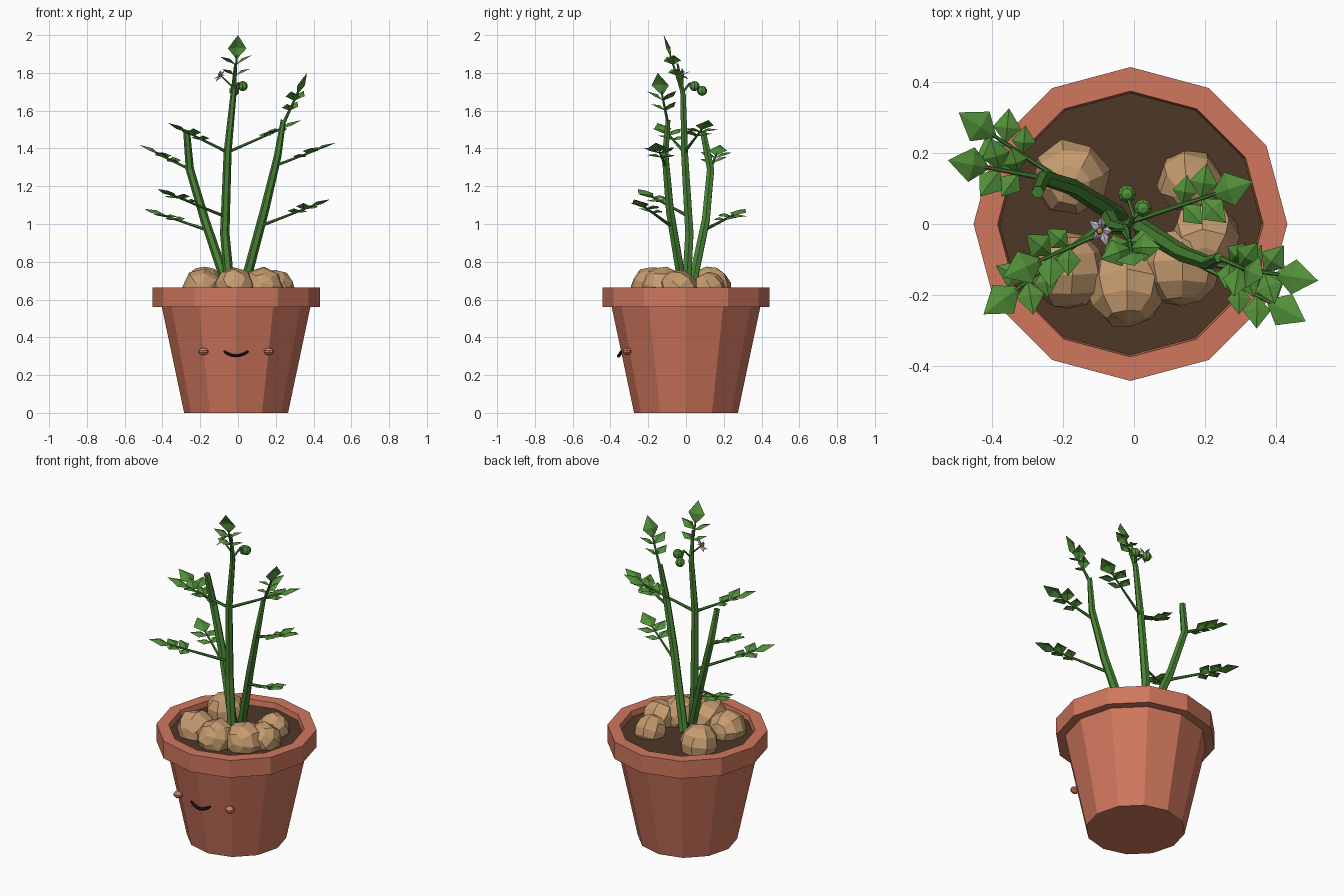
import bpy, bmesh, math, random
from mathutils import Vector, Matrix

random.seed(4)
if "Cube" in bpy.data.objects:
    bpy.data.objects.remove(bpy.data.objects["Cube"], do_unlink=True)


def material(name, r, g, b):
    m = bpy.data.materials.new(name)
    m.use_nodes = True
    m.diffuse_color = (r, g, b, 1)
    m.node_tree.nodes["Principled BSDF"].inputs["Base Color"].default_value = (r, g, b, 1)
    return m


TERRACOTTA = material("terracotta", 0.63, 0.185, 0.11)
BLUSH = material("blush", 0.7, 0.2, 0.13)
SOIL = material("soil brown", 0.075, 0.038, 0.019)
SKIN = material("potato tan", 0.56, 0.33, 0.16)
STEM = material("stem green", 0.065, 0.23, 0.034)
LEAF = material("leaf green", 0.085, 0.28, 0.042)
BLACK = material("smile black", 0.01, 0.01, 0.01)
PETAL = material("petal lilac", 0.5, 0.45, 0.55)
POLLEN = material("pollen orange", 0.7, 0.3, 0.04)


def add(name, bm, mat):
    mesh = bpy.data.meshes.new(name)
    bm.to_mesh(mesh)
    bm.free()
    mesh.materials.append(mat)
    ob = bpy.data.objects.new(name, mesh)
    bpy.context.collection.objects.link(ob)
    return ob


def lathe(name, profile, mat, sides=12):
    # Spin a radius/height profile around the pot axis
    bm = bmesh.new()
    verts = [bm.verts.new((r, 0, z)) for r, z in profile]
    edges = [bm.edges.new(pair) for pair in zip(verts, verts[1:])]
    bmesh.ops.spin(bm, geom=verts + edges, axis=(0, 0, 1), cent=(0, 0, 0),
                   angle=math.tau, steps=sides, use_merge=True)
    bmesh.ops.remove_doubles(bm, verts=bm.verts, dist=1e-4)
    bmesh.ops.recalc_face_normals(bm, faces=bm.faces)
    ob = add(name, bm, mat)
    ob.location.x = -0.01
    return ob


def tube(name, points, radii, mat):
    # Six-sided tapered tube through the points
    cu = bpy.data.curves.new(name, "CURVE")
    cu.dimensions = "3D"
    cu.bevel_depth = 1
    cu.bevel_resolution = 1
    cu.use_fill_caps = True
    sp = cu.splines.new("POLY")
    sp.points.add(len(points) - 1)
    for p, co, r in zip(sp.points, points, radii):
        p.co = (*co, 1)
        p.radius = r
    temp = bpy.data.objects.new(name, cu)
    bpy.context.collection.objects.link(temp)
    mesh = bpy.data.meshes.new_from_object(temp.evaluated_get(bpy.context.evaluated_depsgraph_get()))
    bpy.data.objects.remove(temp)
    mesh.materials.clear()
    mesh.materials.append(mat)
    for f in mesh.polygons:
        f.use_smooth = False
        f.material_index = 0
    ob = bpy.data.objects.new(name, mesh)
    bpy.context.collection.objects.link(ob)


def ball(name, center, size, mat, seg=8, rings=5, jitter=0.0, tilt=0.0):
    bm = bmesh.new()
    bmesh.ops.create_uvsphere(bm, u_segments=seg, v_segments=rings, radius=1)
    for v in bm.verts:
        v.co *= 1 + random.uniform(-jitter, jitter)
    turn = Matrix.Rotation(tilt, 4, "X") @ Matrix.Rotation(tilt * 5, 4, "Z")
    bm.transform(Matrix.Translation(center) @ Matrix.Diagonal((*size, 1)) @ turn)
    return add(name, bm, mat)


def kite(bm, base, direction, length, width, fold=0.014):
    # Diamond leaf of four facets around a raised middle
    d = direction.normalized()
    side = d.cross(Vector((0, 0, 1))).normalized()
    up = side.cross(d)
    mid = base + d * length * 0.45
    ring = [base, mid + side * width / 2, base + d * length, mid - side * width / 2]
    verts = [bm.verts.new(p) for p in ring]
    top = bm.verts.new(mid + up * fold)
    for i in range(4):
        bm.faces.new((verts[i], verts[(i + 1) % 4], top))


def branch(name, start, tip):
    # Petiole, one end leaf and two pairs of leaflets
    a, b = Vector(start), Vector(tip)
    d = (b - a).normalized()
    side = d.cross(Vector((0, 0, 1))).normalized()
    end = b - d * 0.135
    tube(name + "_stalk", [a, end + d * 0.02], [0.009, 0.005], STEM)
    bm = bmesh.new()
    kite(bm, end, d, 0.135, 0.1)
    for back, size in ((0.03, 0.1), (0.09, 0.085)):
        for s in (-1, 1):
            out = d * 0.55 + side * s + Vector((0, 0, random.uniform(-0.1, 0.25)))
            kite(bm, end - d * back, out, size, size * 0.8)
    add(name + "_leaves", bm, LEAF)


# Pot and soil
lathe("pot", [(0, 0), (0.275, 0), (0.393, 0.56), (0.443, 0.56), (0.443, 0.665),
              (0.375, 0.665), (0.365, 0.6), (0, 0.6)], TERRACOTTA)
lathe("soil", [(0, 0.632), (0.37, 0.632)], SOIL)

# Smile and cheeks
smile = [(-0.01 + 0.065 * t, -0.357 + 0.012 * abs(t), 0.302 + 0.024 * t * t)
         for t in (-1, -0.7, -0.35, 0, 0.35, 0.7, 1)]
tube("smile", smile, [0.006] + [0.009] * 5 + [0.006], BLACK)
for label, s in (("left", 1), ("right", -1)):
    ball("cheek_" + label, (-0.01 + s * 0.174, -0.312, 0.325), (0.028, 0.024, 0.02), BLUSH)

# Potatoes
potatoes = [(-0.18, 0.13, 0.665, 0.112), (0.155, 0.12, 0.655, 0.092), (0.2, -0.04, 0.66, 0.1),
            (-0.02, -0.18, 0.665, 0.113), (0.13, -0.12, 0.665, 0.112), (-0.19, -0.13, 0.655, 0.11)]
for i, (x, y, z, r) in enumerate(potatoes):
    ball(f"potato_{i + 1}", (x, y, z), (r, r, r * 0.97), SKIN, 8, 6, 0.05, 0.2 + i * 0.3)

# Stems
tube("stem_middle", [(-0.04, 0, 0.62), (-0.07, 0.018, 0.95), (-0.055, -0.008, 1.38),
                     (-0.025, -0.015, 1.68), (-0.014, -0.045, 1.85)],
     [0.027, 0.025, 0.021, 0.016, 0.006], STEM)
tube("stem_left", [(0.02, -0.01, 0.62), (0.14, -0.085, 1.07), (0.21, -0.11, 1.36),
                   (0.24, -0.095, 1.55)], [0.027, 0.024, 0.02, 0.014], STEM)
tube("stem_right", [(-0.04, 0.02, 0.62), (-0.175, 0.105, 1.02), (-0.255, 0.13, 1.29),
                    (-0.272, 0.09, 1.49)], [0.027, 0.024, 0.022, 0.018], STEM)

# Leafy branches
branches = {
    "right_low": ((-0.17, 0.1, 0.97), (-0.495, 0.315, 1.08)),
    "right_high": ((-0.255, 0.13, 1.29), (-0.525, 0.18, 1.42)),
    "middle_low": ((-0.07, 0.015, 1.04), (-0.425, -0.255, 1.185)),
    "middle_right": ((-0.055, -0.008, 1.38), (-0.37, -0.15, 1.535)),
    "middle_left": ((-0.055, -0.008, 1.38), (0.335, 0.12, 1.55)),
    "left_high": ((0.2, -0.11, 1.31), (0.52, -0.16, 1.43)),
    "left_low": ((0.12, -0.08, 0.99), (0.485, -0.275, 1.13)),
    "left_top": ((0.24, -0.095, 1.53), (0.365, -0.15, 1.8)),
    "middle_top": ((-0.02, -0.015, 1.68), (0, -0.118, 2.0)),
}
for name, (start, tip) in branches.items():
    branch("branch_" + name, start, tip)

# Berries
for i, spot in enumerate([(0.025, 0.045, 1.73), (-0.02, 0.085, 1.705)]):
    tube(f"berry_stalk_{i + 1}", [(-0.02, -0.015, 1.7), (0, 0.02, 1.745), spot], [0.006] * 3, STEM)
    ball(f"berry_{i + 1}", spot, (0.027,) * 3, LEAF)

# Flower
heart = Vector((-0.09, -0.017, 1.785))
tube("flower_stalk", [(-0.022, -0.018, 1.72), heart], [0.006, 0.004], STEM)
bm = bmesh.new()
facing = Vector((-0.7, -0.3, 0.65)).to_track_quat("Z", "Y")
for k in range(5):
    a = math.tau * k / 5
    kite(bm, heart, facing @ Vector((math.cos(a), math.sin(a), 0.15)), 0.05, 0.024, 0.004)
add("flower_petals", bm, PETAL)
ball("flower_center", heart + facing @ Vector((0, 0, 0.01)), (0.011,) * 3, POLLEN, 6, 4)
